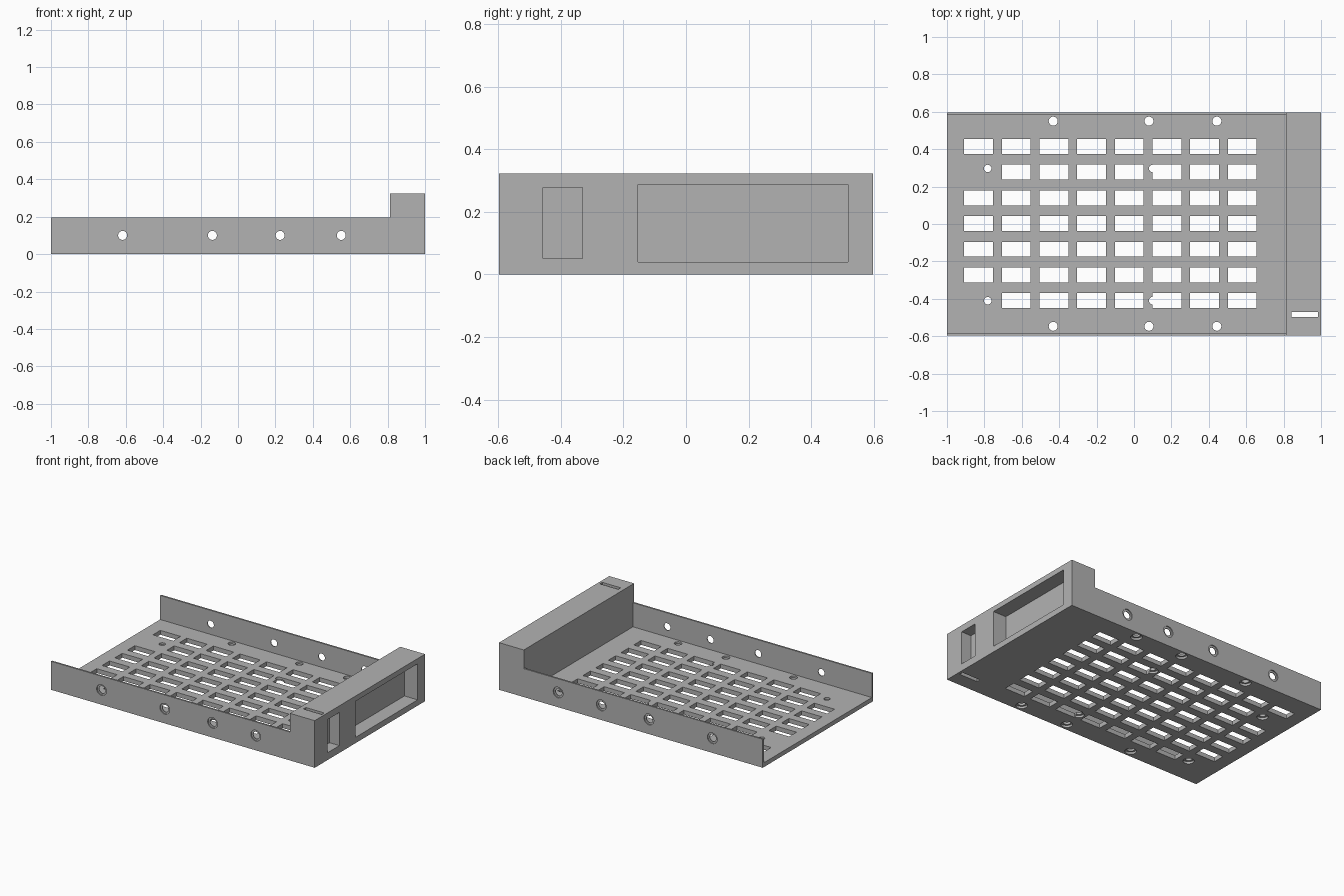
import bpy, bmesh, math
from mathutils import Matrix, Vector

cube = bpy.data.objects.get("Cube")
if cube:
    bpy.data.objects.remove(cube, do_unlink=True)

HALF_Y, WALL, FLOOR, RIM, STEP, TOP = 0.597, 0.012, 0.03, 0.195, 0.812, 0.323

grey = bpy.data.materials.new("plain grey")
grey.use_nodes = True
colour = (0.45, 0.45, 0.45, 1)
grey.diffuse_color = colour
grey.node_tree.nodes["Principled BSDF"].inputs["Base Color"].default_value = colour


def make_object(name, bm):
    bmesh.ops.recalc_face_normals(bm, faces=bm.faces)
    mesh = bpy.data.meshes.new(name)
    bm.to_mesh(mesh)
    bm.free()
    mesh.materials.append(grey)
    ob = bpy.data.objects.new(name, mesh)
    bpy.context.collection.objects.link(ob)
    return ob


def add_box(bm, x, y, z):
    size = [b - a for a, b in (x, y, z)]
    mid = Vector([(a + b) / 2 for a, b in (x, y, z)])
    bmesh.ops.create_cube(bm, size=1, matrix=Matrix.Translation(mid) @ Matrix.Diagonal((*size, 1)))


def add_stepped_hole(bm, pos, inward, r, r_bore, bore, depth, sides=32):
    """Closed lathe shape: a wide recess at the outer face, then a narrow hole."""
    turn = Vector((0, 0, 1)).rotation_difference(Vector(inward)).to_matrix()
    rings = []
    for radius, h in ((r_bore, -0.02), (r_bore, bore), (r, bore), (r, depth)):
        angles = [2 * math.pi * i / sides for i in range(sides)]
        rings.append([bm.verts.new(Vector(pos) + turn @ Vector(
            (radius * math.cos(a), radius * math.sin(a), h))) for a in angles])
    for low, high in zip(rings, rings[1:]):
        for i in range(sides):
            j = (i + 1) % sides
            bm.faces.new((low[i], low[j], high[j], high[i]))
    bm.faces.new(rings[0])
    bm.faces.new(rings[-1])


def cut(target, name, bm):
    cutter = make_object(name, bm)
    cutter.hide_render = True
    mod = target.modifiers.new(name, "BOOLEAN")
    mod.operation, mod.solver, mod.object = "DIFFERENCE", "EXACT", cutter
    bpy.context.view_layer.objects.active = target
    bpy.ops.object.modifier_apply(modifier=mod.name)
    bpy.data.objects.remove(cutter, do_unlink=True)


# Tray body: stepped side profile extruded across the width
bm = bmesh.new()
profile = [(-1, 0), (1, 0), (1, TOP), (STEP, TOP), (STEP, RIM), (-1, RIM)]
face = bm.faces.new([bm.verts.new((x, -HALF_Y, z)) for x, z in profile])
out = bmesh.ops.extrude_face_region(bm, geom=[face])
bmesh.ops.translate(bm, vec=(0, 2 * HALF_Y, 0),
                    verts=[v for v in out["geom"] if isinstance(v, bmesh.types.BMVert)])
tray = make_object("drive_tray", bm)

# Open bay between the thin side walls
bm = bmesh.new()
add_box(bm, (-1.1, STEP), (WALL - HALF_Y, HALF_Y - WALL), (FLOOR, 0.5))
cut(tray, "bay", bm)

# Vent slots, leaving two gaps in the first column for screw holes
bm = bmesh.new()
for col in range(8):
    for row in range(7):
        if col == 0 and row in (1, 6):
            continue
        x, y = -0.831 + 0.2014 * col, 0.415 - 0.1375 * row
        add_box(bm, (x - 0.077, x + 0.077), (y - 0.04, y + 0.04), (-0.1, 0.1))
cut(tray, "vents", bm)

# End block: two pockets in the outer face and a narrow upright slot
bm = bmesh.new()
add_box(bm, (0.9, 1.1), (-0.153, 0.517), (0.04, 0.287))
add_box(bm, (0.925, 1.1), (-0.457, -0.33), (0.05, 0.277))
add_box(bm, (0.843, 0.983), (-0.497, -0.47), (-0.1, 0.5))
cut(tray, "pockets", bm)

# Screw holes: recessed from underneath and from both outer sides
bm = bmesh.new()
for x in (-0.432, 0.08, 0.443):
    for y in (-0.547, 0.55):
        add_stepped_hole(bm, (x, y, 0), (0, 0, 1), 0.024, 0.036, 0.015, 0.06)
for x in (-0.782, 0.1):
    for y in (-0.41, 0.297):
        add_stepped_hole(bm, (x, y, 0), (0, 0, 1), 0.02, 0.034, 0.015, 0.06)
for x in (-0.617, -0.137, 0.225, 0.552):
    for side in (-1, 1):
        add_stepped_hole(bm, (x, side * HALF_Y, 0.1), (0, -side, 0), 0.024, 0.037, 0.007, 0.03)
cut(tray, "screw_holes", bm)

# Smooth hole walls, sharp edges elsewhere
bpy.ops.object.select_all(action="DESELECT")
tray.select_set(True)
bpy.context.view_layer.objects.active = tray
bpy.ops.object.shade_smooth_by_angle(angle=math.radians(30))
